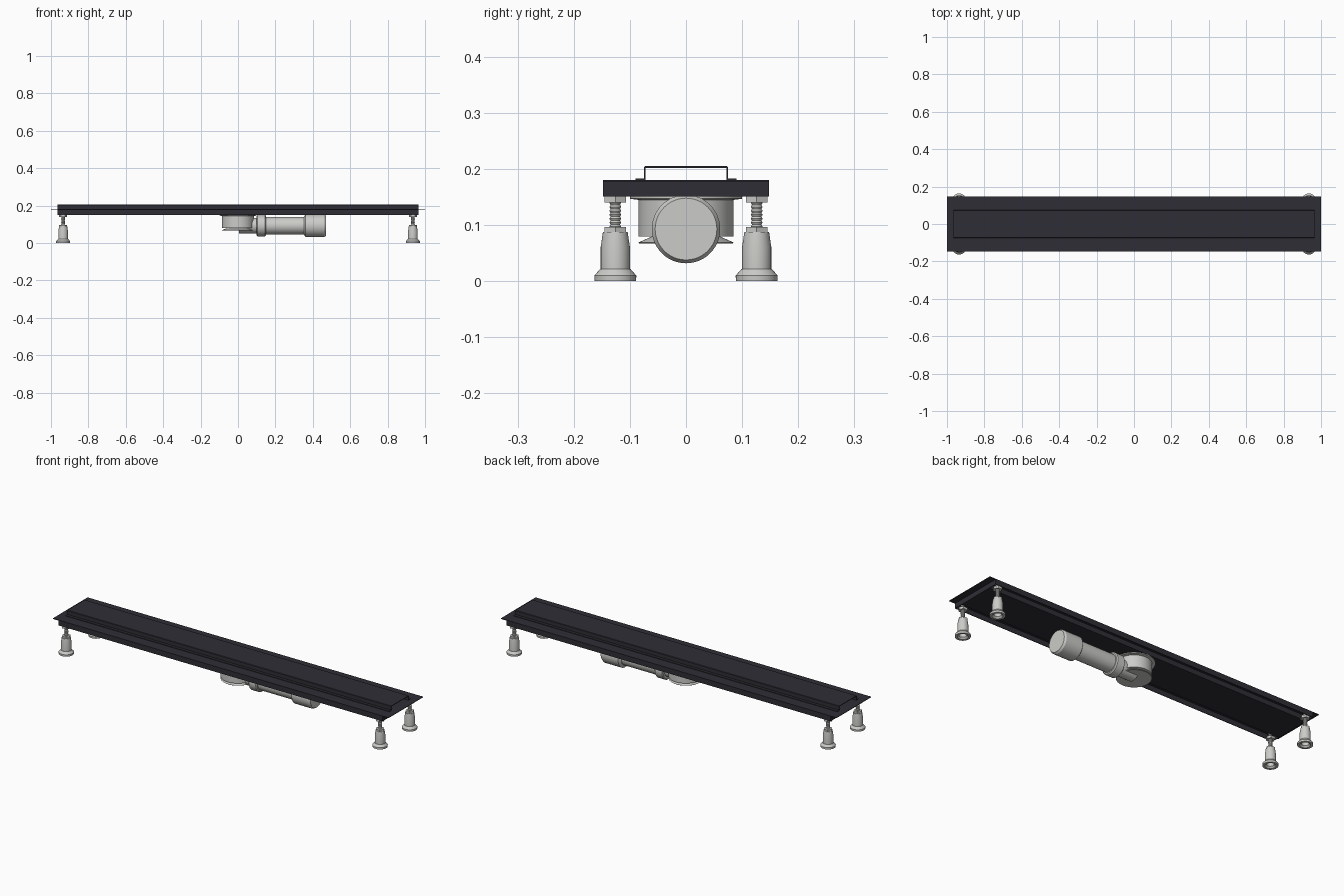
import bpy, math
from mathutils import Matrix, Vector

cube = bpy.data.objects.get("Cube")
if cube:
    bpy.data.objects.remove(cube, do_unlink=True)


def make_material(name, rgb):
    m = bpy.data.materials.new(name)
    m.use_nodes = True
    m.diffuse_color = (*rgb, 1)
    m.node_tree.nodes["Principled BSDF"].inputs["Base Color"].default_value = (*rgb, 1)
    return m


DARK = make_material("dark_metal", (0.027, 0.027, 0.036))
GREY = make_material("light_grey_plastic", (0.6, 0.6, 0.58))


def add_object(name, verts, faces, mat, smooth=False):
    me = bpy.data.meshes.new(name)
    me.from_pydata(verts, [], faces)
    me.materials.append(mat)
    ob = bpy.data.objects.new(name, me)
    bpy.context.collection.objects.link(ob)
    if smooth:
        bpy.ops.object.select_all(action='DESELECT')
        ob.select_set(True)
        bpy.context.view_layer.objects.active = ob
        bpy.ops.object.shade_smooth_by_angle(angle=math.radians(30))
    return ob


def box(name, lo, hi, mat):
    verts = [(x, y, z) for x in (lo[0], hi[0]) for y in (lo[1], hi[1]) for z in (lo[2], hi[2])]
    faces = [(0, 1, 3, 2), (4, 6, 7, 5), (0, 4, 5, 1), (2, 3, 7, 6), (0, 2, 6, 4), (1, 5, 7, 3)]
    return add_object(name, verts, faces, mat)


def lathe(name, profile, origin, sides=40, along_x=False):
    """Spin (radius, height) points, listed bottom to top, and cap both ends."""
    turn = Matrix.Rotation(math.pi / 2, 3, 'Y') if along_x else Matrix.Identity(3)
    verts, faces = [], []
    for r, h in profile:
        for i in range(sides):
            a = 2 * math.pi * i / sides
            verts.append(turn @ Vector((r * math.cos(a), r * math.sin(a), h)) + Vector(origin))
    for k in range(len(profile) - 1):
        for i in range(sides):
            j = (i + 1) % sides
            b, t = k * sides, (k + 1) * sides
            faces.append((b + i, b + j, t + j, t + i))
    faces.append(tuple(reversed(range(sides))))
    top = (len(profile) - 1) * sides
    faces.append(tuple(range(top, top + sides)))
    return add_object(name, verts, faces, GREY, smooth=sides > 6)


# Tray: top flange, folded lips and central trough floor
SKIN = 0.003
EX, EY, TOP, LOW = 0.965, 0.148, 0.18, 0.151
box("tray_flange", (-1, -EY, TOP - SKIN), (1, EY, TOP), DARK)
for s, side in ((-1, "right"), (1, "left")):
    x0, x1 = sorted((s * EX, s * (EX - SKIN)))
    box(side + "_end_lip", (x0, -EY, LOW), (x1, EY, TOP - SKIN), DARK)
for s, side in ((-1, "front"), (1, "back")):
    y0, y1 = sorted((s * EY, s * (EY - SKIN)))
    box(side + "_lip", (-EX, y0, LOW), (EX, y1, TOP - SKIN), DARK)
box("trough", (-EX + SKIN, -0.1, LOW), (EX - SKIN, 0.1, TOP - SKIN), DARK)

# Cover: hat-shaped channel, open at both ends
half = [(0.09, TOP), (0.09, TOP + SKIN), (0.075, TOP + SKIN), (0.075, 0.203),
        (0.073, 0.205)]
inner = [(0.072, 0.202), (0.072, TOP)]
outline = (half + [(-y, z) for y, z in reversed(half)]
           + [(-y, z) for y, z in reversed(inner)] + inner)
n = len(outline)
verts = [(x, y, z) for x in (-EX, EX) for y, z in outline]
faces = [(i, (i + 1) % n, n + (i + 1) % n, n + i) for i in range(n)]
faces += [tuple(reversed(range(n))), tuple(range(n, 2 * n))]
add_object("cover_channel", verts, faces, DARK)

# Drain trap under the trough, with an undercut dish at the bottom
lathe("drain_body", [(0.083, 0.067), (0.085, 0.069), (0.06, 0.08), (0.085, 0.08),
                     (0.085, 0.145), (0.1, 0.147), (0.1, 0.152)], (0, 0, 0), 64)

# Outlet pipe with collar and end socket
AXIS = (0, 0, 0.093)
lathe("outlet_pipe", [(0.041, 0.005), (0.041, 0.1), (0.046, 0.1), (0.046, 0.37)],
      AXIS, 48, True)
lathe("pipe_collar", [(0.052, 0.1), (0.057, 0.104), (0.057, 0.145), (0.052, 0.15)],
      AXIS, 48, True)
lathe("pipe_socket", [(0.048, 0.352), (0.061, 0.362), (0.061, 0.46), (0.055, 0.47)],
      AXIS, 48, True)

# Adjustable feet: hollow base, lock nuts and threaded rod
foot = [(0.018, 0.03), (0.018, 0.008), (0.026, 0), (0.037, 0), (0.0375, 0.01),
        (0.027, 0.022), (0.026, 0.022), (0.026, 0.061), (0.022, 0.088)]
thread = [(0.0105 if i % 2 else 0.0085, 0.08 + 0.0035 * i) for i in range(28)]
for sx, lr in ((-1, "right"), (1, "left")):
    for sy, fb in ((-1, "front"), (1, "back")):
        at = (sx * 0.935, sy * 0.126, 0)
        tag = fb + "_" + lr
        lathe(tag + "_foot", foot, at, 32)
        lathe(tag + "_threaded_rod", thread, at, 16)
        lathe(tag + "_lower_nut", [(0.022, 0.087), (0.022, 0.097)], at, 6)
        lathe(tag + "_upper_nut", [(0.022, 0.14), (0.022, 0.152)], at, 6)
